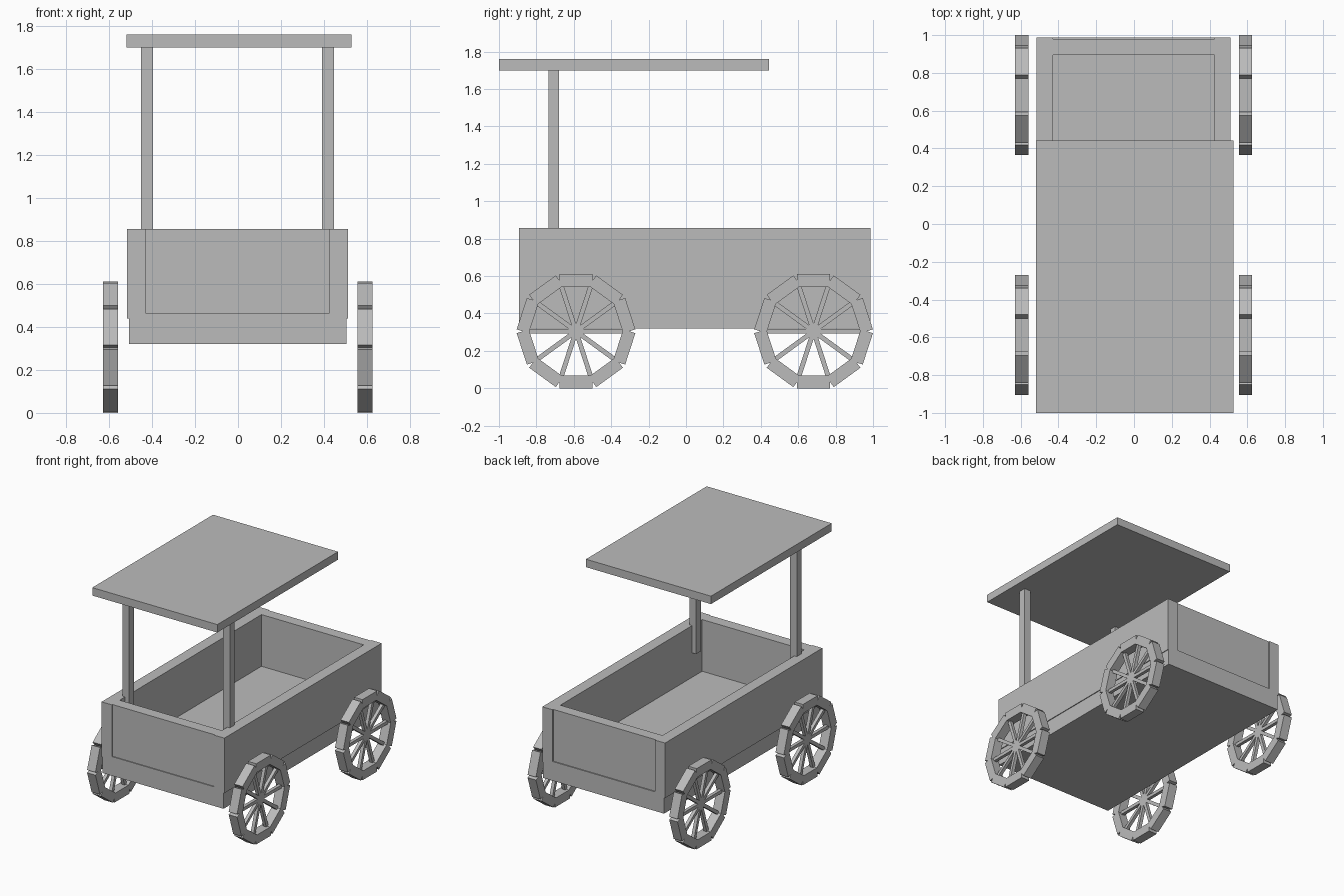
import bpy, bmesh, math
from mathutils import Matrix, Vector

if "Cube" in bpy.data.objects:
    bpy.data.objects.remove(bpy.data.objects["Cube"])

grey = bpy.data.materials.new("plain grey")
grey.diffuse_color = (0.5, 0.5, 0.5, 1)
grey.use_nodes = True
grey.node_tree.nodes["Principled BSDF"].inputs["Base Color"].default_value = grey.diffuse_color


def finish(name, bm):
    bmesh.ops.recalc_face_normals(bm, faces=bm.faces)
    mesh = bpy.data.meshes.new(name)
    bm.to_mesh(mesh)
    bm.free()
    mesh.materials.append(grey)
    obj = bpy.data.objects.new(name, mesh)
    bpy.context.collection.objects.link(obj)
    return obj


def add_box(bm, x, y, z, turn=Matrix()):
    size = Vector((x[1] - x[0], y[1] - y[0], z[1] - z[0]))
    mid = Vector((x[0] + x[1], y[0] + y[1], z[0] + z[1])) / 2
    bmesh.ops.create_cube(bm, size=1, matrix=turn @ Matrix.Translation(mid) @ Matrix.Diagonal((*size, 1)))


def box(name, x, y, z):
    bm = bmesh.new()
    add_box(bm, x, y, z)
    return finish(name, bm)


# Cart bed: floor slab, side boards and slightly recessed end boards
box("floor", (-0.507, 0.505), (-0.893, 0.987), (0.32, 0.465))
box("left_side_board", (-0.516, -0.43), (-0.893, 0.987), (0.44, 0.856))
box("right_side_board", (0.425, 0.511), (-0.893, 0.987), (0.44, 0.856))
box("front_board", (-0.43, 0.425), (-0.886, -0.80), (0.465, 0.856))
box("back_board", (-0.43, 0.425), (0.895, 0.979), (0.465, 0.856))

# Canopy on two posts fixed inside the side boards
box("left_post", (-0.451, -0.396), (-0.735, -0.68), (0.65, 1.70))
box("right_post", (0.391, 0.446), (-0.735, -0.68), (0.65, 1.70))
box("canopy", (-0.519, 0.527), (-1.0, 0.443), (1.70, 1.76))

# Wheels: ten-sided notched rim with ten spokes
SIDES, OUTER, INNER, HALF, WIDTH = 10, 0.305, 0.237, 0.088, 0.07
STEP = 2 * math.pi / SIDES
TAN = math.tan(STEP / 2)


def wheel(name, x, y):
    bm = bmesh.new()
    notch = HALF / TAN
    sector = [(-HALF, notch), (-HALF, OUTER), (HALF, OUTER),
              (HALF, notch), (INNER * TAN, INNER), (-INNER * TAN, INNER)]
    for i in range(SIDES):
        turn = Matrix.Rotation(i * STEP, 4, 'X')
        bm.faces.new([bm.verts.new(turn @ Vector((-WIDTH / 2, a, b))) for a, b in sector])
    bmesh.ops.remove_doubles(bm, verts=bm.verts, dist=0.0005)
    ext = bmesh.ops.extrude_face_region(bm, geom=bm.faces[:], use_keep_orig=True)
    bmesh.ops.translate(bm, vec=(WIDTH, 0, 0),
                        verts=[v for v in ext["geom"] if isinstance(v, bmesh.types.BMVert)])
    for i in range(SIDES):
        turn = Matrix.Rotation((i + 0.5) * STEP, 4, 'X')
        add_box(bm, (-0.0125, 0.0125), (-0.0125, 0.0125), (0, 0.26), turn)
    obj = finish(name, bm)
    obj.location = (x, y, OUTER)


for side, x in (("left", -0.594), ("right", 0.591)):
    wheel(f"front_{side}_wheel", x, -0.588)
    wheel(f"back_{side}_wheel", x, 0.682)
